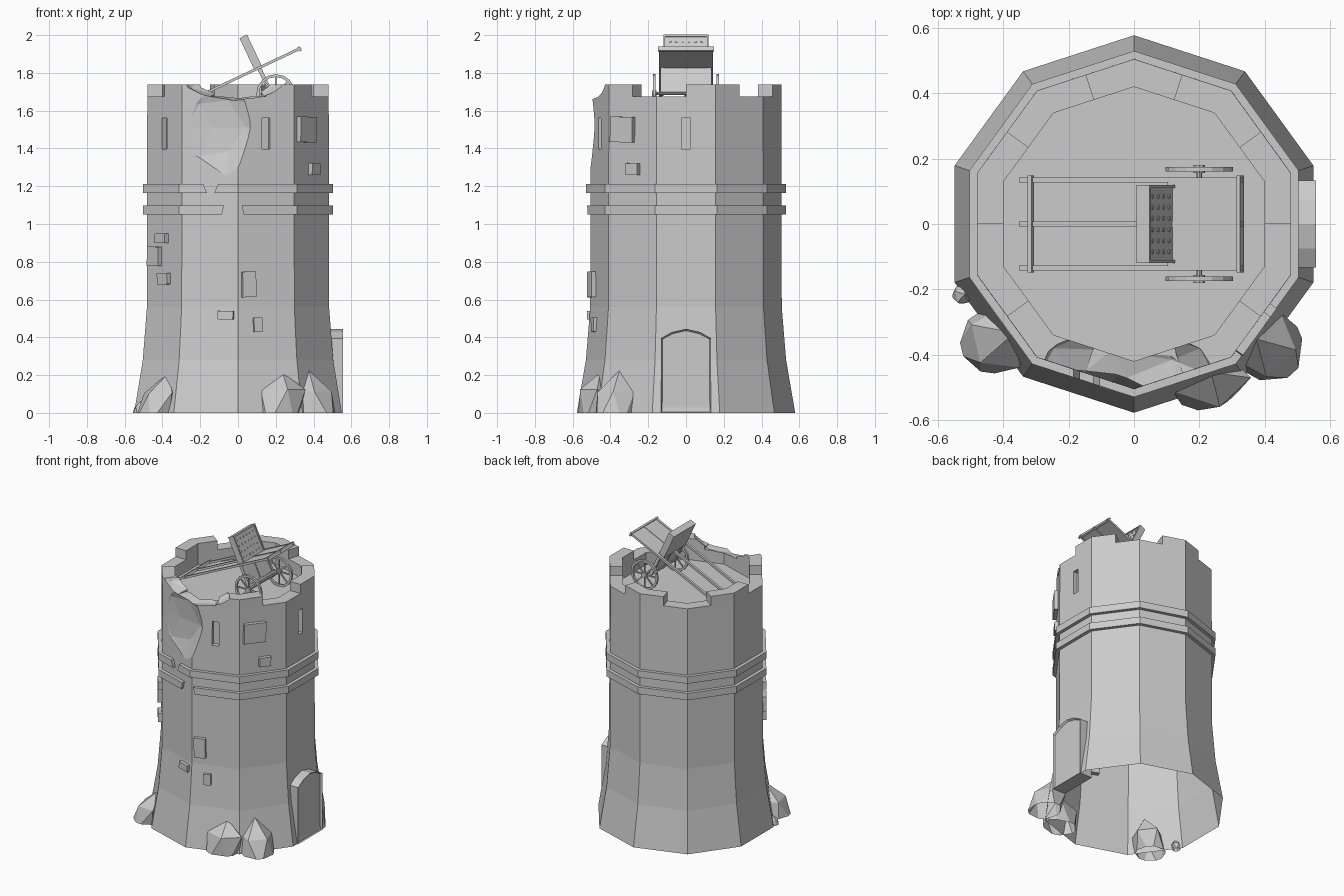
import bpy, bmesh, math, random
from mathutils import Vector, Matrix

if "Cube" in bpy.data.objects:
    bpy.data.objects.remove(bpy.data.objects["Cube"])

random.seed(11)
T18 = math.tan(math.radians(18))
C18 = math.cos(math.radians(18))


def finish(name, bm):
    bmesh.ops.recalc_face_normals(bm, faces=bm.faces)
    me = bpy.data.meshes.new(name)
    bm.to_mesh(me)
    bm.free()
    ob = bpy.data.objects.new(name, me)
    bpy.context.collection.objects.link(ob)
    return ob


def polar(r, deg, z=0.0):
    a = math.radians(deg)
    return Vector((r * math.cos(a), r * math.sin(a), z))


def add_box(bm, size, mat):
    bmesh.ops.create_cube(bm, size=1, matrix=mat @ Matrix.Diagonal((*size, 1)))


def skin(bm, rings, closed):
    """Bridge equal-length vertex rings; closed loops around the ring."""
    n = len(rings[0])
    for a, b in zip(rings, rings[1:]):
        for i in range(n if closed else n - 1):
            j = (i + 1) % n
            bm.faces.new((a[i], a[j], b[j], b[i]))


def lump(name, mat, size, jitter, sub, lean=None):
    """Jittered low-poly ball; with a lean it becomes a boulder cut at the ground."""
    bm = bmesh.new()
    bmesh.ops.create_icosphere(bm, subdivisions=sub, radius=1)
    for v in bm.verts:
        v.co *= 1 + random.uniform(-jitter, jitter)
        v.co = mat @ Vector([c * s for c, s in zip(v.co, size)])
        if lean:
            v.co += Vector((lean[0], lean[1], 0)) * v.co.z
    if lean:
        bmesh.ops.bisect_plane(bm, geom=bm.verts[:] + bm.edges[:] + bm.faces[:],
                               plane_co=(0, 0, 0), plane_no=(0, 0, -1), clear_outer=True)
    return finish(name, bm)


def carve(ob, cutters):
    for c in cutters:
        m = ob.modifiers.new("carve", 'BOOLEAN')
        m.operation, m.object, m.solver = 'DIFFERENCE', c, 'EXACT'
    dg = bpy.context.evaluated_depsgraph_get()
    me = bpy.data.meshes.new_from_object(ob.evaluated_get(dg))
    ob.modifiers.clear()
    ob.data = me


def face_mat(deg, t, z, d=0.48):
    """Frame on a tower face: local x outward, y along the wall."""
    a = math.radians(deg)
    return Matrix.Rotation(a, 4, 'Z') @ Matrix.Translation((d, t, z))


# Ten-sided tower body with parapet wall and sunken roof floor
bm = bmesh.new()
profile = [(.578, 0), (.53, .28), (.507, .56), (.505, 1.675), (.42, 1.675), (.42, 1.59)]
rings = [[bm.verts.new(polar(r, 18 + 36 * i, z)) for i in range(10)] for r, z in profile]
skin(bm, rings, True)
bm.faces.new(rings[0])
bm.faces.new(rings[-1])
tower = finish("tower_body", bm)

# Merlons wrapped around every second corner
merlons = []
for k in range(5):
    a = 18 + 72 * k
    bm = bmesh.new()
    pts = [(.505 * C18, a - 18), (.505, a), (.505 * C18, a + 18),
           (.42 * C18, a + 18), (.42, a), (.42 * C18, a - 18)]
    lo, hi = [[bm.verts.new(polar(r, d, z)) for r, d in pts] for z in (1.675, 1.738)]
    skin(bm, [lo, hi], True)
    bm.faces.new(lo)
    bm.faces.new(hi)
    merlons.append(finish("merlon", bm))

# Cutters: broken wall patch, broken rim, arrow slits
patch = lump("patch_cutter", face_mat(-106, .075, 1.51, .545), (.105, .29, .28), .09, 2)
rim = lump("rim_cutter", Matrix.Translation((-.02, -.47, 1.80)), (.31, .17, .15), .06, 2)
bm = bmesh.new()
for a in (0, -72, -144):
    add_box(bm, (.06, .046, .165), face_mat(a, 0, 1.48))
slits = finish("slit_cutter", bm)
for c in (patch, rim, slits):
    c.hide_render = True
carve(tower, (patch, rim, slits))
for m in merlons[3:]:
    carve(m, (patch, rim))
for c in (patch, rim, slits):
    bpy.data.objects.remove(c)

# Open the underside of the tower
bm = bmesh.new()
bm.from_mesh(tower.data)
bmesh.ops.delete(bm, geom=[f for f in bm.faces if f.calc_center_median().z < .001], context='FACES')
bm.to_mesh(tower.data)
bm.free()


# Stone bands, each broken open at the front between xa and xb
def band(name, z0, z1, xa, xb, slant):
    def front(r, x):
        return Vector((x, -(r - abs(x) * T18), 0))
    bm = bmesh.new()
    rings = []
    for r, z in ((.49, z0), (.53, z0), (.53, z1), (.49, z1)):
        s = slant if z == z1 else 0
        path = [front(r, xb + s)] + ([polar(r, 270)] if xb < 0 else [])
        path += [polar(r, 306 + 36 * i) for i in range(9)] + [front(r, xa - s)]
        rings.append([bm.verts.new(p + Vector((0, 0, z))) for p in path])
    skin(bm, rings + rings[:1], False)
    for i in (0, -1):
        bm.faces.new([r[i] for r in rings])
    finish(name, bm)


band("upper_band", 1.165, 1.213, -.165, -.125, .02)
band("lower_band", 1.05, 1.098, -.085, .03, -.01)

# Loose raised bricks: face angle, offset, height, width, tall
for a, t, z, w, h in [(-144, -.075, .83, .10, .10), (-144, -.01, .925, .09, .05),
                      (-144, .01, .71, .09, .06), (-72, -.10, .68, .075, .135),
                      (-108, .093, .517, .085, .045), (-72, -.05, .467, .048, .075),
                      (-36, -.058, 1.5, .145, .135), (-36, .01, 1.29, .075, .062)]:
    bm = bmesh.new()
    add_box(bm, (.052, w, h), face_mat(a, t, z) @ Matrix.Rotation(random.uniform(-.04, .04), 4, 'X'))
    finish("brick", bm)

# Arched doorway with a shallow recessed door
bm = bmesh.new()
arch = [(-.133, 0), (.133, 0), (.133, .395), (.075, .428), (0, .445), (-.075, .428), (-.133, .395)]
back, face = [[bm.verts.new((x, y, z)) for y, z in arch] for x in (.46, .557)]
skin(bm, [back, face], True)
f = bm.faces.new(face)
bmesh.ops.recalc_face_normals(bm, faces=bm.faces)
bmesh.ops.inset_region(bm, faces=[f], thickness=.01)
bmesh.ops.translate(bm, verts=f.verts, vec=(-.012, 0, 0))
finish("doorway", bm)

# Boulders at the foot, leaning towards the wall
for loc, size, lean in [((-.44, -.365, .02), (.115, .115, .19), (.35, .15)),
                        ((-.53, -.215, .01), (.03, .032, .05), (.2, 0)),
                        ((.215, -.475, .03), (.14, .105, .20), (.1, .1)),
                        ((.42, -.375, .03), (.12, .13, .20), (-.2, .1))]:
    spin = Matrix.Rotation(random.uniform(-.4, .4), 4, 'Z')
    lump("boulder", Matrix.Translation(loc) @ spin, size, .1, 1, lean)

# Tipped launcher cart: local x along the shafts, local z along the board
tilt = math.radians(-25.2)
cart = Matrix.Translation((.107, 0, 1.825)) @ Matrix.Rotation(tilt, 4, 'Y')


def cart_part(name, boxes):
    bm = bmesh.new()
    for (u0, u1), (y0, y1), (v0, v1) in boxes:
        mid = Vector((u0 + u1, y0 + y1, v0 + v1)) / 2
        add_box(bm, (u1 - u0, y1 - y0, v1 - v0), cart @ Matrix.Translation(mid))
    finish(name, bm)


cart_part("cart_shafts", [((-.505, .25), (y - .008, y + .008), (-.007, .007)) for y in (-.135, 0, .135)])
cart_part("cart_crossbars", [((-.472, -.458), (-.148, .148), (-.004, .014)),
                             ((.235, .247), (-.148, .148), (-.014, .012))])
cart_part("cart_bed", [((0, .24), (-.13, .13), (-.004, .004))])
cart_part("cart_front_panel", [((0, .01), (-.125, .125), (-.14, 0)),
                               ((-.006, .016), (-.135, -.12), (-.16, 0)),
                               ((-.006, .016), (.12, .135), (-.16, 0)),
                               ((-.006, .016), (-.006, .006), (-.16, 0)),
                               ((-.006, .016), (-.13, .13), (-.155, -.14))])
cart_part("launcher_board", [((-.022, .014), (-.115, .115), (0, .183)),
                             ((-.022, .022), (-.12, -.11), (0, .186)),
                             ((-.022, .022), (.11, .12), (0, .186)),
                             ((-.022, .022), (-.12, .12), (.176, .186))])

# Studs in rows on the launcher board
bm = bmesh.new()
for i in range(6):
    for j in range(4):
        m = cart @ Matrix.Translation((.014, -.085 + .034 * i, .03 + .04 * j)) @ Matrix.Rotation(math.pi / 2, 4, 'Y')
        bmesh.ops.create_cone(bm, cap_ends=True, segments=8, radius1=.007, radius2=.007, depth=.006, matrix=m)
finish("launcher_studs", bm)

# Spoked wheels and axle
AXLE = Vector((.2, 0, 1.69))
turn = Matrix.Rotation(math.pi / 2, 4, 'X')
for y in (-.168, .168):
    hub = Matrix.Translation(AXLE + Vector((0, y, 0)))
    bm = bmesh.new()
    rings = [[bm.verts.new(hub @ Vector((r * math.cos(i * math.pi / 8), d, r * math.sin(i * math.pi / 8))))
              for i in range(16)] for r, d in ((.103, -.007), (.103, .007), (.088, .007), (.088, -.007))]
    skin(bm, rings + rings[:1], True)
    bmesh.ops.create_cone(bm, cap_ends=True, segments=10, radius1=.018, radius2=.018, depth=.024, matrix=hub @ turn)
    for i in range(8):
        add_box(bm, (.08, .007, .009), hub @ Matrix.Rotation(i * math.pi / 4, 4, 'Y') @ Matrix.Translation((.052, 0, 0)))
    finish("wheel", bm)
bm = bmesh.new()
bmesh.ops.create_cone(bm, cap_ends=True, segments=8, radius1=.008, radius2=.008, depth=.36,
                      matrix=Matrix.Translation(AXLE) @ turn)
finish("axle", bm)
